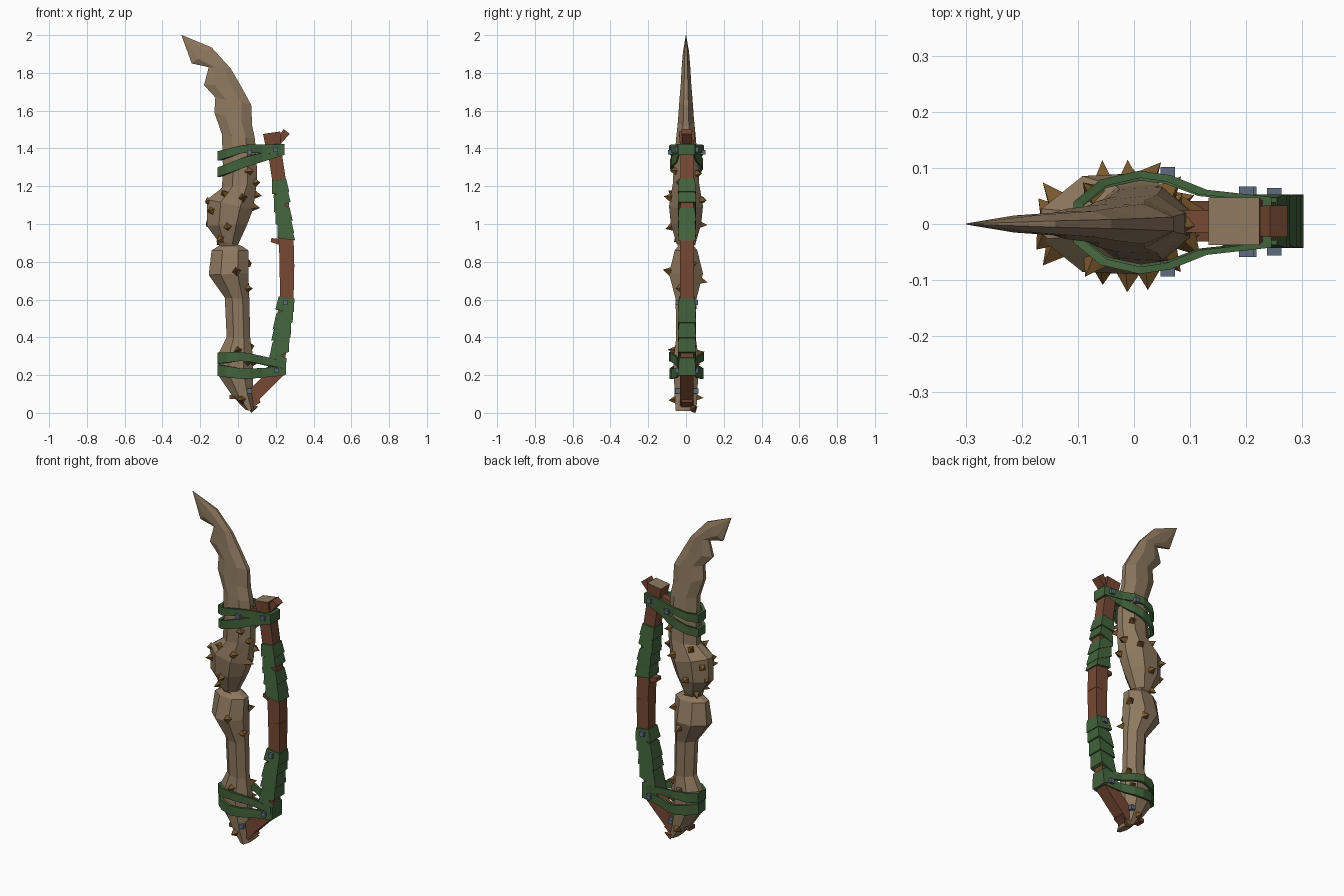
import bpy, bmesh, math
from mathutils import Vector

if "Cube" in bpy.data.objects:
    bpy.data.objects.remove(bpy.data.objects["Cube"])


def material(name, rgb):
    m = bpy.data.materials.new(name)
    m.diffuse_color = (*rgb, 1)
    m.use_nodes = True
    m.node_tree.nodes["Principled BSDF"].inputs["Base Color"].default_value = m.diffuse_color
    return m


BONE = material("bone", (0.27, 0.19, 0.115))
GREEN = material("green cloth", (0.055, 0.125, 0.045))
WOOD = material("red wood", (0.18, 0.065, 0.033))
SPIKE = material("bronze spike", (0.19, 0.095, 0.025))
NAIL = material("grey nail", (0.11, 0.15, 0.2))


def finish(bm, name, *mats):
    bmesh.ops.recalc_face_normals(bm, faces=bm.faces)
    me = bpy.data.meshes.new(name)
    bm.to_mesh(me)
    bm.free()
    ob = bpy.data.objects.new(name, me)
    for m in mats:
        me.materials.append(m)
    bpy.context.collection.objects.link(ob)
    return ob


def loft(bm, rings):
    vs = [[bm.verts.new(p) for p in r] for r in rings]
    for a, b in zip(vs, vs[1:]):
        n = len(a)
        for i in range(n):
            bm.faces.new((a[i], a[(i + 1) % n], b[(i + 1) % n], b[i]))
    bm.faces.new(vs[0])
    bm.faces.new(vs[-1])


# Bone blade: each ring spans a left point and a right point, with a half depth
RINGS = [(.04, .015, .085, .01, .055), (-.03, .09, .08, .1, .06), (-.105, .2, .08, .22, .065),
         (-.1, .32, .08, .3, .065), (-.06, .4, .065, .39, .052), (-.07, .61, .06, .6, .055),
         (-.155, .73, .055, .74, .09), (-.14, .86, .055, .86, .06), (-.1, .885, .02, .883, .042),
         (-.11, .915, .0, .89, .05), (-.165, .99, .05, 1.0, .08), (-.165, 1.13, .08, 1.08, .09),
         (-.085, 1.19, .1, 1.22, .07), (-.08, 1.3, .1, 1.3, .065), (-.085, 1.475, .09, 1.45, .052),
         (-.125, 1.59, .075, 1.52, .043), (-.12, 1.67, .07, 1.63, .036), (-.18, 1.735, .01, 1.74, .028),
         (-.155, 1.83, -.04, 1.825, .023), (-.245, 1.85, -.14, 1.935, .016), (-.3, 2.0, -.297, 2.0, .001)]
SECTION = [(1, .35), (.45, 1), (-.4, .95), (-1, .3), (-1, -.3), (-.4, -.95), (.45, -1), (1, -.35)]


def ring_points(r):
    lx, lz, rx, rz, hy = r
    mid, half = Vector(((lx + rx) / 2, 0, (lz + rz) / 2)), Vector(((rx - lx) / 2, 0, (rz - lz) / 2))
    return [mid + half * u + Vector((0, hy * v, 0)) for u, v in SECTION]


bm = bmesh.new()
loft(bm, [ring_points(r) for r in RINGS])
blade = finish(bm, "bone_blade", BONE)


# Wooden beams and wraps: four-sided tapered blocks between two points in the xz plane
def block(bm, p, q, w0, w1, d0, d1, skew=0.0, mat=0):
    p, q = Vector((p[0], .005, p[1])), Vector((q[0], .005, q[1]))
    t = (q - p).normalized()
    side = Vector((t.z, 0, -t.x))
    rings = []
    for c, w, d in ((p, w0, d0), (q, w1, d1)):
        rings.append([c + side * s * w + t * s * skew + Vector((0, y * d, 0))
                      for s, y in ((-1, -1), (1, -1), (1, 1), (-1, 1))])
    before = len(bm.faces)
    loft(bm, rings)
    bm.faces.ensure_lookup_table()
    for f in bm.faces[before:]:
        f.material_index = mat


PATH = [(.205, .22), (.235, .45), (.258, .62), (.255, .92), (.222, 1.2), (.18, 1.48)]


def on_path(z):
    for a, b in zip(PATH, PATH[1:]):
        if z <= b[1]:
            break
    f = (z - a[1]) / (b[1] - a[1])
    return (a[0] + (b[0] - a[0]) * f, z)


bm = bmesh.new()
for a, b in zip(PATH, PATH[1:]):
    block(bm, a, b, .036, .036, .034, .034)
block(bm, (.258, .6), (.26, .78), .036, .038, .036, .037)
block(bm, (.26, .78), (.254, .93), .038, .04, .037, .036)
block(bm, (.04, .05), (.215, .225), .038, .036, .036, .036)
finish(bm, "wooden_grip", WOOD)

# Grip top cap with pale cut end
bm = bmesh.new()
block(bm, (.187, 1.42), (.178, 1.483), .042, .046, .037, .042)
for f in bm.faces:
    if f.calc_center_median().z > 1.475:
        f.material_index = 1
finish(bm, "grip_top_cap", WOOD, BONE)

# Splinters and pegs
bm = bmesh.new()
block(bm, (.21, 1.43), (.258, 1.49), .016, .02, .026, .028)
block(bm, (.23, .905), (.175, .915), .018, .01, .028, .02)
block(bm, (.03, 1.375), (.17, 1.41), .018, .018, .02, .02)
block(bm, (-.045, .085), (.03, .085), .011, .011, .025, .025)
block(bm, (.06, .03), (.115, .065), .012, .01, .03, .03)
finish(bm, "wooden_splinters", WOOD)

# Cloth wraps on the grip
bm = bmesh.new()
for z0, z1, skew in ((.22, .31, -.015), (.30, .40, .03), (.39, .47, .015), (.46, .545, .025), (.54, .61, .0),
                     (.92, .985, -.012), (.975, 1.05, -.03), (1.04, 1.11, -.03), (1.1, 1.17, .012), (1.165, 1.235, 0)):
    low = z0 < .7
    w0, w1 = (.05, .042) if low else (.046, .038)
    block(bm, on_path(z0), on_path(z1), w0, w1, .048, .042, skew)
finish(bm, "grip_wraps", GREEN)

# Cloth straps tying blade and grip, teardrop shaped from above
PLAN = [(.245, .045), (.13, .058), (.065, .084), (.01, .092), (-.06, .076), (-.108, .036)]


def strap(name, left, mid, right, wide=1.0):
    bm = bmesh.new()
    loop = [(x, y) for x, y in PLAN] + [(x, -y) for x, y in reversed(PLAN)]
    cols = []
    for x, y in loop:
        (z0, h0), (z1, h1) = (left, mid) if x < .03 else (mid, right)
        f = (x + .108) / .138 if x < .03 else (x - .03) / .215
        z, h = z0 + (z1 - z0) * f, (h0 + (h1 - h0) * f) / 2
        section = []
        for k, dz in ((1, -h), (1.0, h), (.86, h), (.86, -h)):
            section.append(bm.verts.new((.02 + (x - .02) * k, y * wide * k + .003, z + dz)))
        cols.append(section)
    for a, b in zip(cols, cols[1:] + cols[:1]):
        for i in range(4):
            bm.faces.new((a[i], a[(i + 1) % 4], b[(i + 1) % 4], b[i]))
    finish(bm, name, GREEN)


strap("upper_strap_a", (1.36, .05), (1.4, .04), (1.395, .055))
strap("upper_strap_b", (1.275, .05), (1.325, .055), (1.385, .04), .94)
strap("lower_strap_a", (.29, .06), (.3, .045), (.255, .04))
strap("lower_strap_b", (.225, .06), (.205, .055), (.22, .045), .97)

# Bronze spikes: pyramids on the bone surface, placed by ray from the bone's core
bpy.context.view_layer.update()


def pyramid(bm, at, normal, r=.027, h=.036):
    n = normal.normalized()
    u = n.cross(Vector((.3, .2, 1))).normalized()
    v = n.cross(u)
    base = [bm.verts.new(at - n * .008 + (u * math.cos(a) + v * math.sin(a)) * r)
            for a in (k * math.pi / 2 + .5 for k in range(4))]
    tip = bm.verts.new(at + n * h)
    bm.faces.new(base)
    for i in range(4):
        bm.faces.new((base[i], base[(i + 1) % 4], tip))


bm = bmesh.new()
SIDE_SPOTS = [(-.07, 1.16), (.025, 1.14), (-.055, .985), (-.09, .92), (-.01, .75), (0, .33),
              (.02, .07), (.06, 1.28), (-.14, 1.07), (.05, .27)]
for s in (-1, 1):
    for i, (x, z) in enumerate(SIDE_SPOTS):
        dz = .0 if s < 0 else (-.05 if z == .75 else .012 * (-1) ** i)
        hit, loc, nor, _ = blade.ray_cast(Vector((x, s, z + dz)), Vector((0, -s, 0)))
        if hit:
            pyramid(bm, loc, nor)
for y, z in ((-.03, 1.22), (.025, 1.155), (-.02, 1.09), (.03, .79), (-.03, .66), (.03, .35),
             (-.02, .27), (.04, .025), (.0, 1.4)):
    hit, loc, nor, _ = blade.ray_cast(Vector((.12, y, z)), Vector((-1, 0, 0)))
    if hit:
        pyramid(bm, loc, nor)
for y, z in ((-.03, 1.12), (.03, 1.0)):
    hit, loc, nor, _ = blade.ray_cast(Vector((-1, y, z)), Vector((1, 0, 0)))
    if hit:
        pyramid(bm, loc, nor, .024, .02)
finish(bm, "bronze_spikes", SPIKE)

# Grey nail heads on both sides
bm = bmesh.new()
for x, z, y in ((.06, 1.38, .085), (.25, .585, .047), (.205, .225, .05), (.06, .115, .05), (.2, 1.395, .05)):
    for s in (-1, 1):
        res = bmesh.ops.create_cube(bm, size=.026)
        bmesh.ops.translate(bm, verts=res["verts"], vec=(x, s * y + .004, z))
finish(bm, "nail_heads", NAIL)
